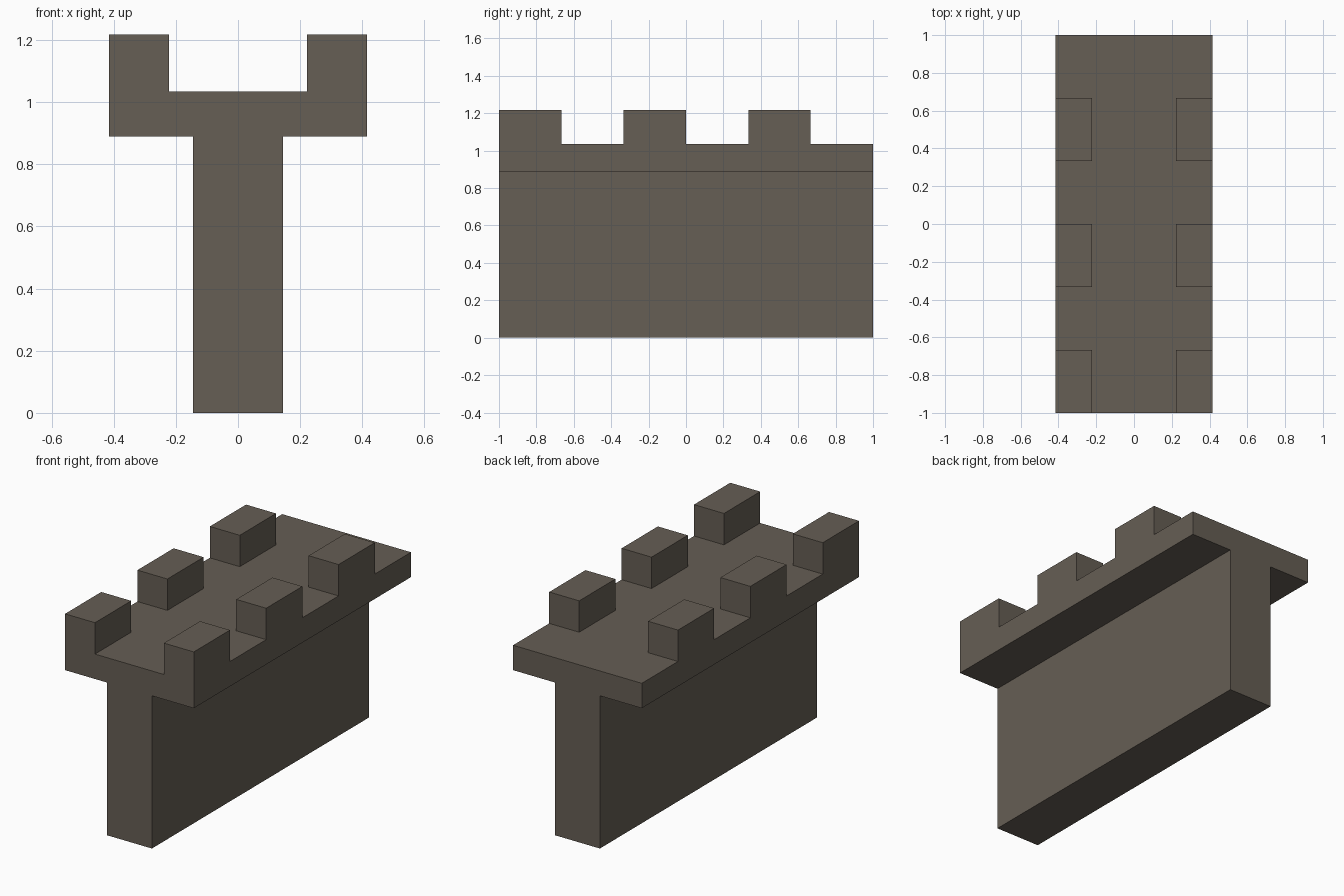
import bpy, bmesh

if "Cube" in bpy.data.objects:
    bpy.data.objects.remove(bpy.data.objects["Cube"])

STEM, CAP, INNER = 0.145, 0.415, 0.222     # half widths
Z_LEDGE, Z_WALK, Z_TOP = 0.89, 1.035, 1.218
SEGMENTS = 6

stone = bpy.data.materials.new("brown grey stone")
stone.diffuse_color = (0.133, 0.112, 0.089, 1.0)
stone.use_nodes = True
stone.node_tree.nodes["Principled BSDF"].inputs["Base Color"].default_value = stone.diffuse_color

# T-shaped cross-section (x, z), with extra points where the merlons begin
half = [(STEM, 0), (STEM, Z_LEDGE), (CAP, Z_LEDGE), (CAP, Z_WALK), (INNER, Z_WALK)]
profile = half + [(-x, z) for x, z in reversed(half)]
n = len(profile)

# Wall: sweep the section along y in equal segments
bm = bmesh.new()
rings = [[bm.verts.new((x, -1 + 2 * i / SEGMENTS, z)) for x, z in profile]
         for i in range(SEGMENTS + 1)]
merlons = []
for i in range(SEGMENTS):
    a, b = rings[i], rings[i + 1]
    for k in range(n):
        m = (k + 1) % n
        f = bm.faces.new((a[k], a[m], b[m], b[k]))
        # Every other segment carries a merlon on both walkway edges
        if i % 2 == 0 and k in (3, 5):
            merlons.append(f)
bm.faces.new(rings[0])
bm.faces.new(rings[-1][::-1])
bmesh.ops.recalc_face_normals(bm, faces=bm.faces[:])

# Merlons: raise the marked faces
raised = bmesh.ops.extrude_discrete_faces(bm, faces=merlons)["faces"]
for f in raised:
    for v in f.verts:
        v.co.z = Z_TOP

# Merge flat neighbouring faces
bmesh.ops.dissolve_limit(bm, angle_limit=0.01, verts=bm.verts[:], edges=bm.edges[:])
bmesh.ops.recalc_face_normals(bm, faces=bm.faces[:])

mesh = bpy.data.meshes.new("castle_wall")
bm.to_mesh(mesh)
bm.free()
mesh.materials.append(stone)
wall = bpy.data.objects.new("castle_wall", mesh)
bpy.context.collection.objects.link(wall)
